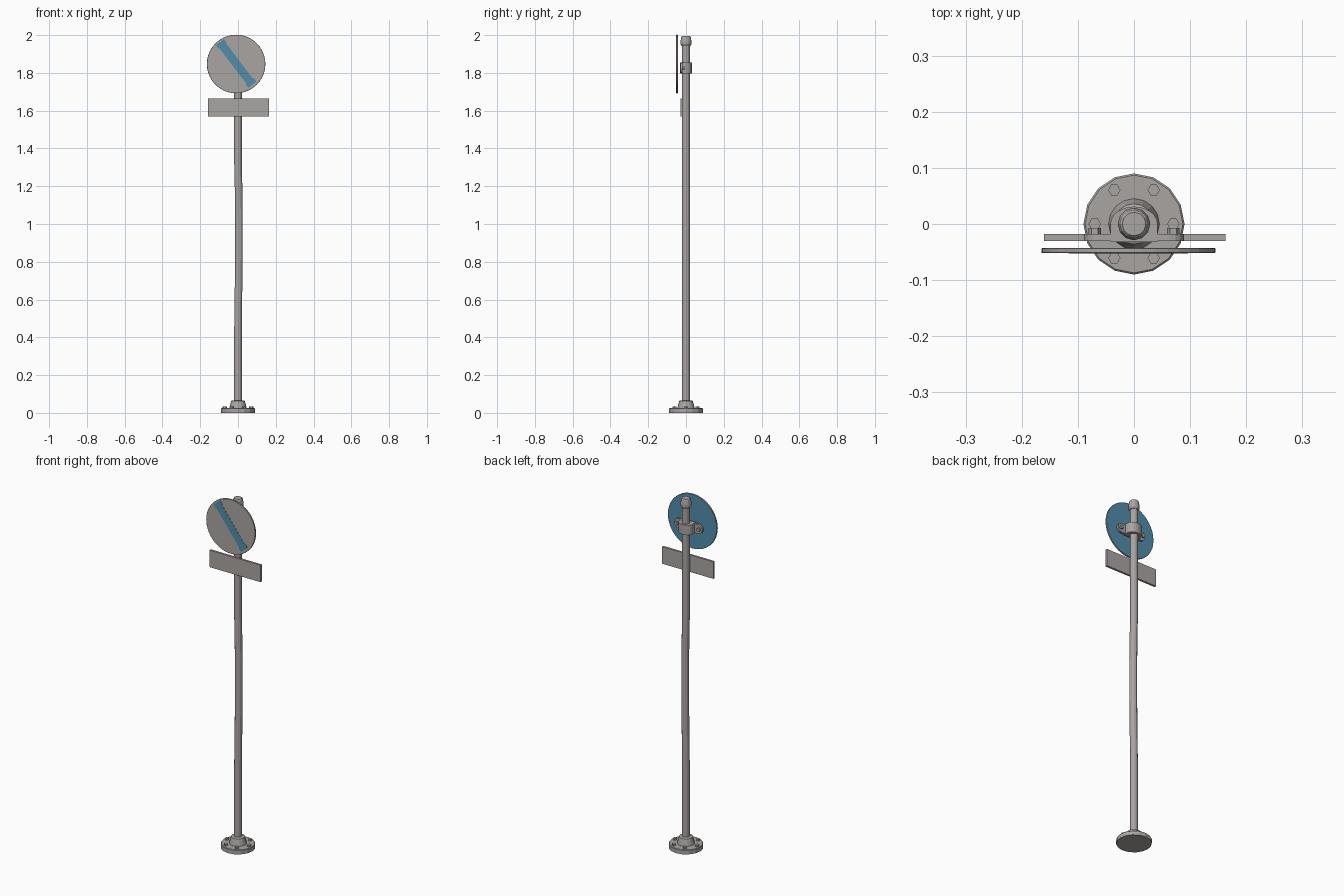
import bpy, bmesh, math
from mathutils import Matrix, Vector

if "Cube" in bpy.data.objects:
    bpy.data.objects.remove(bpy.data.objects["Cube"])


def material(name, rgb):
    m = bpy.data.materials.new(name)
    m.diffuse_color = (*rgb, 1)
    m.use_nodes = True
    m.node_tree.nodes["Principled BSDF"].inputs["Base Color"].default_value = m.diffuse_color
    return m


GREY = material("galvanised_grey", (0.40, 0.375, 0.365))
BLUE = material("sign_blue", (0.085, 0.27, 0.41))


def finish(name, bm, mats=(GREY,), smooth=False):
    bmesh.ops.recalc_face_normals(bm, faces=bm.faces[:])
    me = bpy.data.meshes.new(name)
    bm.to_mesh(me)
    bm.free()
    for m in mats:
        me.materials.append(m)
    ob = bpy.data.objects.new(name, me)
    bpy.context.collection.objects.link(ob)
    return ob


def lathe(name, rings, sides, mat=Matrix(), mats=(GREY,)):
    """Closed stack of rings (radius, height, x offset) around local z."""
    bm = bmesh.new()
    loops = []
    for r, z, dx in rings:
        loops.append([bm.verts.new(mat @ Vector((dx + r * math.cos(2 * math.pi * i / sides),
                                                 r * math.sin(2 * math.pi * i / sides), z)))
                      for i in range(sides)])
    for a, b in zip(loops, loops[1:]):
        for i in range(sides):
            j = (i + 1) % sides
            bm.faces.new((a[i], a[j], b[j], b[i]))
    bm.faces.new(loops[0])
    bm.faces.new(loops[-1])
    return finish(name, bm, mats)


def prism(name, pts, depth, mats=(GREY,)):
    """Extrude a planar outline by a depth vector."""
    bm = bmesh.new()
    f = bm.faces.new([bm.verts.new(p) for p in pts])
    ext = bmesh.ops.extrude_face_region(bm, geom=[f], use_keep_orig=True)
    bmesh.ops.translate(bm, vec=depth,
                        verts=[v for v in ext["geom"] if isinstance(v, bmesh.types.BMVert)])
    return finish(name, bm, mats)


# Base flange with collar and six hex bolts
lathe("base_flange", [(0.090, 0, 0), (0.090, 0.022, 0), (0.087, 0.025, 0)], 16)
lathe("base_collar", [(0.046, 0.022, 0), (0.044, 0.032, 0), (0.036, 0.063, 0), (0.030, 0.066, 0)], 16)
for k in range(6):
    a = k * math.pi / 3
    lathe(f"base_bolt_{k + 1}", [(0.011, 0.020, 0), (0.011, 0.034, 0)], 6,
          Matrix.Translation((0.07 * math.cos(a), 0.07 * math.sin(a), 0)))

# Slightly bent pole
bend = [(0.02, 0), (0.45, 0), (0.68, 0.003), (0.85, 0.005), (1.05, 0.005), (1.25, 0.002), (1.32, 0), (1.96, 0)]
pole = lathe("pole", [(0.020, z, dx) for z, dx in bend], 12)

# Pole cap
lathe("pole_cap", [(0.023, 1.942, 0), (0.029, 1.952, 0), (0.029, 1.966, 0),
                   (0.025, 1.990, 0), (0.021, 1.995, 0)], 12)

# Round sign: grey front and rim, blue back
face_front = Matrix.Translation((-0.010, -0.043, 1.847)) @ Matrix.Rotation(math.pi / 2, 4, 'X')
disc = lathe("round_sign", [(0.154, 0, 0), (0.155, 0.001, 0), (0.155, 0.008, 0), (0.154, 0.009, 0)],
             40, face_front, (GREY, BLUE))
for p in disc.data.polygons:
    p.material_index = 1 if p.normal.y > 0.9 else 0

# Diagonal blue stripe with slightly wider ends
c, d = Vector((-0.010, -0.0515, 1.850)), Vector((0.605, 0, -0.796))
n = Vector((0.796, 0, 0.605))
half = [(-0.142, 0.026), (-0.122, 0.028), (-0.118, 0.022), (0.118, 0.022), (0.122, 0.028), (0.142, 0.026)]
outline = [c + d * t + n * w for t, w in half] + [c + d * t - n * w for t, w in reversed(half)]
prism("sign_stripe", outline, Vector((0, -0.0015, 0)), (BLUE,))

# Rectangular plate below
x0, x1, z0, z1 = -0.160, 0.163, 1.568, 1.665
prism("lower_plate", [Vector(p) for p in ((x0, -0.030, z0), (x1, -0.030, z0), (x1, -0.030, z1), (x0, -0.030, z1))],
      Vector((0, 0.012, 0)))

# Clamp strap around the pole
arc = [Vector((0.042 * math.cos(math.pi * i / 12), 0.031 * math.sin(math.pi * i / 12), 1.797)) for i in range(13)]
strap = [Vector((0.042, -0.032, 1.797))] + arc + [Vector((-0.042, -0.032, 1.797))]
prism("clamp_strap", strap, Vector((0, 0, 0.057)))

# Rounded clamp ears with bolts
ears = []
for s in (1, -1):
    for i in range(9):
        a = -math.pi / 2 + math.pi * i / 8
        ears.append(Vector((s * (0.064 + 0.025 * math.cos(a)), -0.030, 1.8255 + s * 0.0265 * math.sin(a))))
prism("clamp_ears", ears, Vector((0, 0.012, 0)))
for s, side in ((1, "right"), (-1, "left")):
    place = Matrix.Translation((s * 0.070, -0.020, 1.8255)) @ Matrix.Rotation(-math.pi / 2, 4, 'X')
    lathe(f"clamp_bolt_{side}", [(0.011, 0, 0), (0.011, 0.013, 0)], 6, place)
